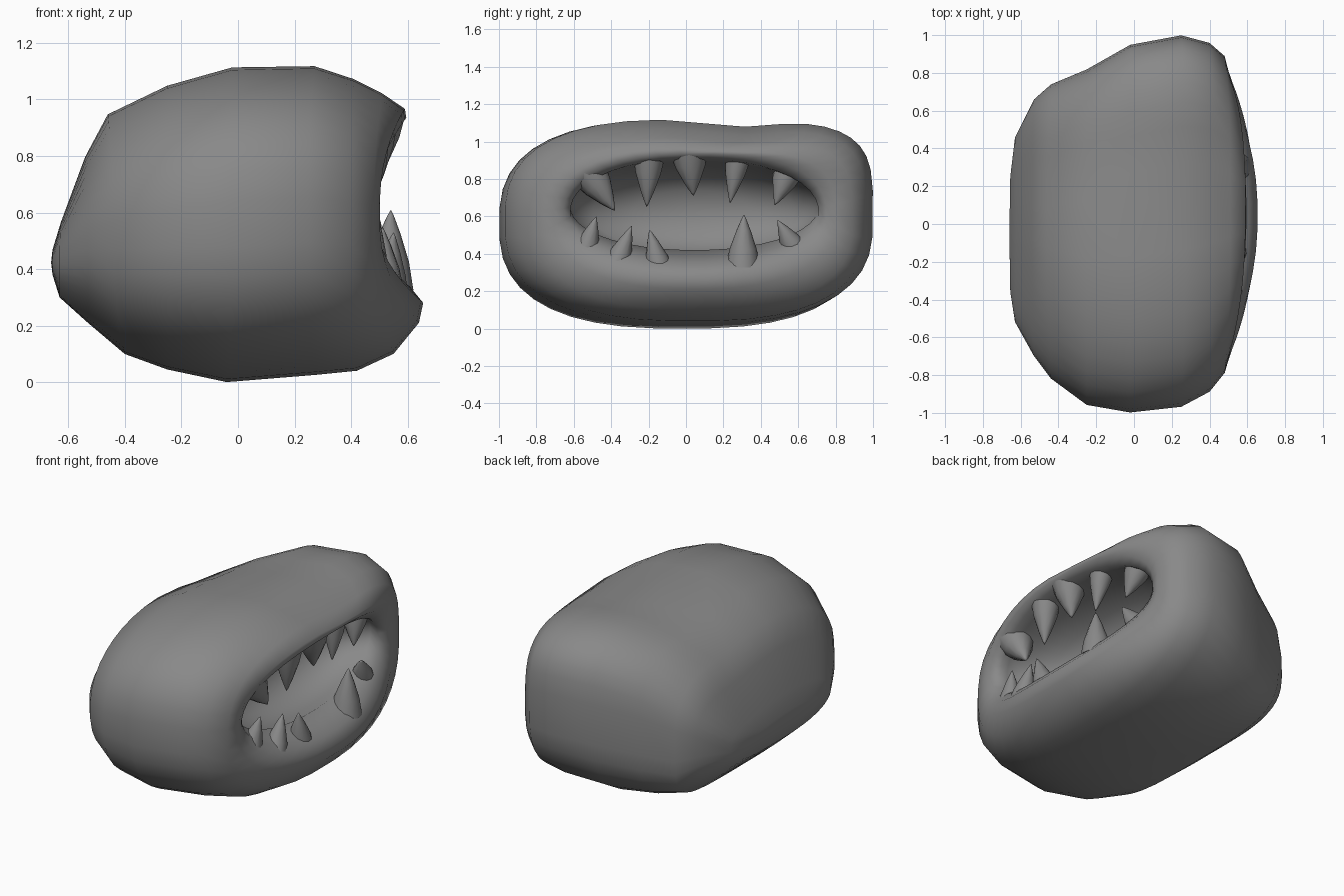
import bpy, bmesh
from math import sin, cos, pi, exp
from mathutils import Vector

if "Cube" in bpy.data.objects:
    bpy.data.objects.remove(bpy.data.objects["Cube"])

SEG = 40
grey = bpy.data.materials.new("dark_grey")
grey.diffuse_color = (.25, .25, .25, 1)
grey.use_nodes = True
grey.node_tree.nodes["Principled BSDF"].inputs["Base Color"].default_value = grey.diffuse_color

# Rings from back to lip to cavity: x side, x bottom, x top, ymin, ymax, zmin, zmax, squareness
OUTER = [
    (-.655, -.655, -.655, -.36, .25, .38, .47, .3),
    (-.63, -.63, -.625, -.52, .46, .30, .57, .6),
    (-.53, -.53, -.54, -.70, .66, .21, .80, .9),
    (-.44, -.40, -.46, -.82, .74, .10, .95, 1),
    (-.25, -.25, -.25, -.96, .82, .045, 1.05, 1),
    (-.02, -.04, -.02, -1.0, .95, .0, 1.115, 1),
    (.25, .27, .27, -.97, 1.0, .025, 1.12, 1),
    (.40, .42, .41, -.89, .96, .04, 1.075, 1),
    (.48, .55, .51, -.79, .89, .10, 1.025, .8),
    (.50, .64, .59, -.71, .80, .21, .97, .5),
]
INNER = [
    (.485, .655, .595, -.66, .75, .28, .935, .2),
    (.46, .61, .56, -.62, .71, .335, .91, 0),
    (.41, .47, .50, -.62, .71, .42, .895, 0),
    (.32, .40, .38, -.60, .68, .38, .87, 0),
    (.22, .22, .22, -.50, .58, .41, .83, 0),
    (.13, .13, .13, -.28, .34, .50, .74, 0),
]


def ring_points(r, outer):
    xs, xb, xt, y0, y1, z0, z1, k = r
    back = min(1, max(0, -xs / .4))
    pts = []
    for i in range(SEG):
        a = 2 * pi * (i + .5) / SEG
        c, s = cos(a), sin(a)
        # corner squareness: top +y is square in front, bottom +y at the back
        if c > 0:
            corner = 4.3 - 1.5 * back if s > 0 else 2.6 + 1.6 * back
        else:
            corner = 2.7 - .4 * back if s > 0 else 2.6
        n = 2.1 + (corner - 2.1) * k
        u = abs(c) ** (2 / n) * (1 if c > 0 else -1)
        v = abs(s) ** (2 / n) * (1 if s > 0 else -1)
        x = xs * c * c + (xt if s > 0 else xb) * s * s
        y = (y0 + y1) / 2 + u * (y1 - y0) / 2
        z = (z0 + z1) / 2 + v * (z1 - z0) / 2
        # shallow dip across the top
        if outer and s > 0:
            z -= .04 * s * exp(-((y - .3) / .25) ** 2) * k
        pts.append((x, y, z))
    return pts


def finish(name, bm, angle):
    bmesh.ops.recalc_face_normals(bm, faces=bm.faces)
    me = bpy.data.meshes.new(name)
    bm.to_mesh(me)
    bm.free()
    me.materials.append(grey)
    ob = bpy.data.objects.new(name, me)
    bpy.context.collection.objects.link(ob)
    bpy.ops.object.select_all(action='DESELECT')
    ob.select_set(True)
    bpy.context.view_layer.objects.active = ob
    bpy.ops.object.shade_smooth_by_angle(angle=angle)
    return ob


# Body shell rolling over the lips into the mouth cavity
bm = bmesh.new()
rings = [[bm.verts.new(p) for p in ring_points(r, r in OUTER)] for r in OUTER + INNER]
for a, b in zip(rings, rings[1:]):
    for i in range(SEG):
        j = (i + 1) % SEG
        bm.faces.new((a[i], a[j], b[j], b[i]))
for ring, x in ((rings[0], -.66), (rings[-1], .11)):
    mid = sum((v.co for v in ring), Vector()) / SEG
    tip = bm.verts.new((x, mid.y, mid.z))
    for i in range(SEG):
        bm.faces.new((ring[i], ring[(i + 1) % SEG], tip))
finish("body", bm, 1.3)


# Teeth: bulging cones set into the gums
def tooth(name, base, tip, radius):
    base, tip = Vector(base), Vector(tip)
    axis = tip - base
    rot = axis.to_track_quat('Z', 'Y')
    base = base - axis.normalized() * .05
    sides = 12
    bm = bmesh.new()
    prev = None
    for t, f in ((0, 1.02), (.35, .8), (.7, .42), (.93, .12)):
        ring = [bm.verts.new(base.lerp(tip, t) + rot @ Vector(
            (radius * f * cos(2 * pi * i / sides), radius * f * sin(2 * pi * i / sides), 0)))
            for i in range(sides)]
        if prev:
            for i in range(sides):
                j = (i + 1) % sides
                bm.faces.new((prev[i], prev[j], ring[j], ring[i]))
        else:
            bm.faces.new(ring)
        prev = ring
    top = bm.verts.new(tip)
    for i in range(sides):
        bm.faces.new((prev[i], prev[(i + 1) % sides], top))
    finish(name, bm, .9)


UPPER = [
    ((.44, -.49, .79), (.47, -.38, .63), .10),
    ((.48, -.20, .88), (.48, -.21, .65), .085),
    ((.49, .02, .90), (.49, .04, .71), .10),
    ((.47, .27, .87), (.48, .235, .67), .07),
    ((.43, .53, .80), (.46, .475, .66), .08),
]
LOWER = [
    ((.46, -.53, .43), (.49, -.48, .60), .075),
    ((.51, -.36, .37), (.51, -.29, .55), .075),
    ((.53, -.15, .35), (.55, -.195, .53), .075),
    ((.53, .305, .38), (.54, .31, .61), .09),
    ((.46, .56, .46), (.50, .49, .58), .07),
]
for label, row in (("upper_tooth", UPPER), ("lower_tooth", LOWER)):
    for i, (b, t, r) in enumerate(row):
        tooth(f"{label}_{i + 1}", b, t, r)
